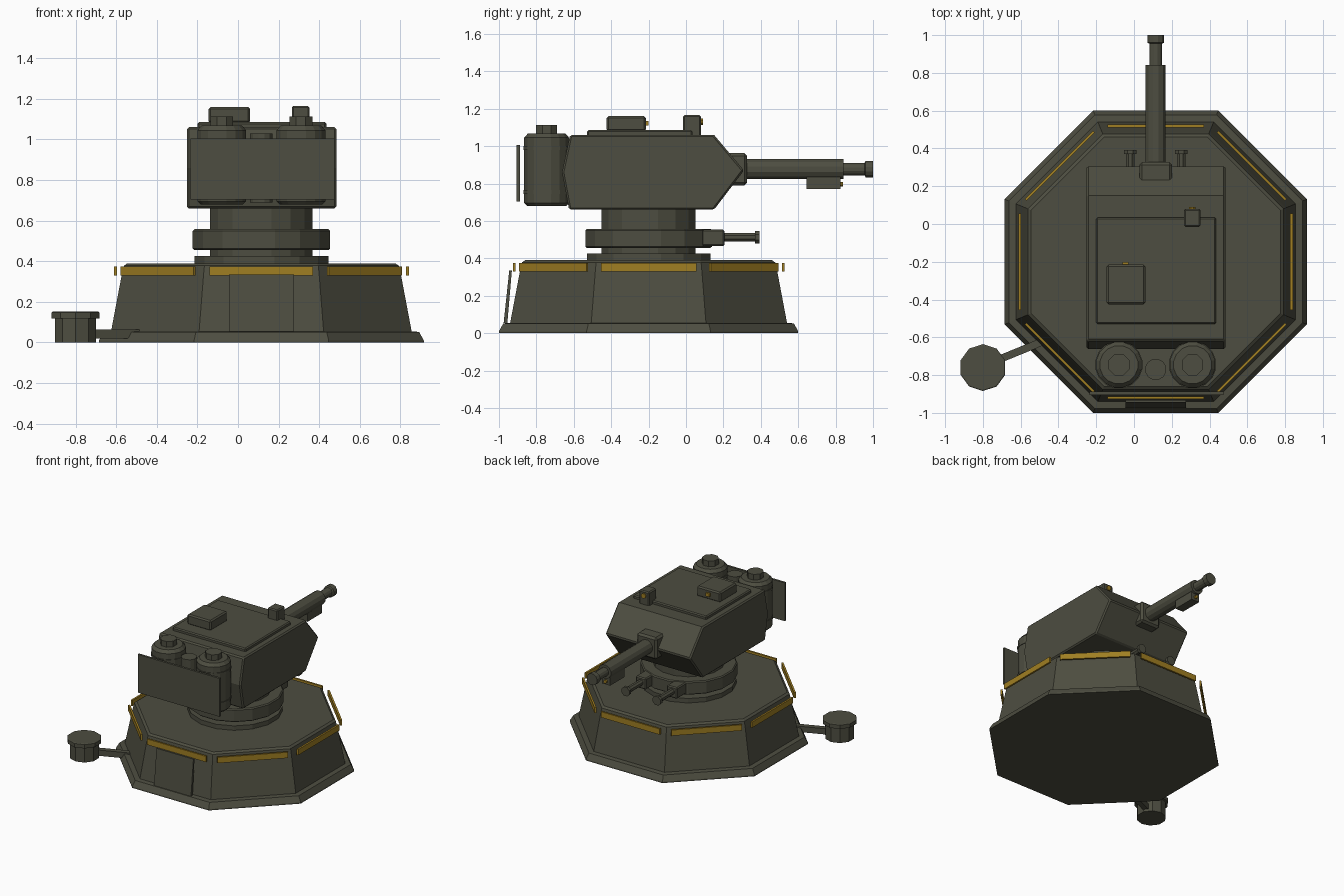
import bpy, bmesh, math
from mathutils import Vector, Matrix

if "Cube" in bpy.data.objects:
    bpy.data.objects.remove(bpy.data.objects["Cube"])

CX, CY = 0.115, -0.2   # turret axis


def material(name, rgb):
    m = bpy.data.materials.new(name)
    m.diffuse_color = (*rgb, 1)
    m.use_nodes = True
    m.node_tree.nodes["Principled BSDF"].inputs["Base Color"].default_value = m.diffuse_color
    return m


OLIVE = material("dark_olive", (0.075, 0.075, 0.052))
YELLOW = material("warning_yellow", (0.35, 0.21, 0.016))


def finish(name, bm, mat, bevel):
    bmesh.ops.recalc_face_normals(bm, faces=bm.faces)
    me = bpy.data.meshes.new(name)
    bm.to_mesh(me)
    bm.free()
    me.materials.append(mat)
    ob = bpy.data.objects.new(name, me)
    bpy.context.collection.objects.link(ob)
    if bevel:
        mod = ob.modifiers.new("bevel", 'BEVEL')
        mod.width = bevel
        mod.segments = 1
        mod.limit_method = 'ANGLE'
        mod.angle_limit = math.radians(50)
    return ob


def box(name, x, y, z, mat=OLIVE, bevel=0.0, turn=0.0):
    """Box from (min, max) ranges, turned about its own centre."""
    bm = bmesh.new()
    c = Vector([sum(r) / 2 for r in (x, y, z)])
    s = [r[1] - r[0] for r in (x, y, z)]
    mtx = Matrix.Translation(c) @ Matrix.Rotation(turn, 4, 'Z') @ Matrix.Diagonal((*s, 1))
    bmesh.ops.create_cube(bm, size=1, matrix=mtx)
    return finish(name, bm, mat, bevel)


def lathe(name, centre, profile, n=16, axis='Z', mat=OLIVE, bevel=0.0):
    """Polygonal turned part; profile is (apothem, position along axis)."""
    bm = bmesh.new()
    rings = []
    for r, h in profile:
        r /= math.cos(math.pi / n)
        ring = []
        for i in range(n):
            a = 2 * math.pi * (i + 0.5) / n
            u, v = centre[0] + r * math.cos(a), centre[1] + r * math.sin(a)
            ring.append(bm.verts.new((u, v, h) if axis == 'Z' else (u, h, v)))
        rings.append(ring)
    for a, b in zip(rings, rings[1:]):
        for i in range(n):
            j = (i + 1) % n
            bm.faces.new((a[i], a[j], b[j], b[i]))
    bm.faces.new(rings[0])
    bm.faces.new(rings[-1])
    return finish(name, bm, mat, bevel)


def prism(name, outline, x0, x1, mat=OLIVE, bevel=0.0):
    """Extrude a (y, z) outline along x."""
    bm = bmesh.new()
    a = [bm.verts.new((x0, y, z)) for y, z in outline]
    b = [bm.verts.new((x1, y, z)) for y, z in outline]
    bm.faces.new(a)
    bm.faces.new(b)
    for i in range(len(a)):
        j = (i + 1) % len(a)
        bm.faces.new((a[i], a[j], b[j], b[i]))
    return finish(name, bm, mat, bevel)


# Octagonal bunker base with skirt
lathe("bunker_base", (CX, CY), [(0.80, 0), (0.80, 0.01), (0.777, 0.052), (0.74, 0.055),
      (0.688, 0.33), (0.677, 0.378), (0.66, 0.39)], n=8)

# Yellow strips around the rim
for i in range(8):
    a = i * math.pi / 4
    x, y = CX + 0.719 * math.cos(a), CY + 0.719 * math.sin(a)
    box(f"warning_strip_{i + 1}", (x - 0.007, x + 0.007), (y - 0.255, y + 0.255),
        (0.33, 0.375), YELLOW, turn=a)

# Leaning front door
prism("front_door", [(-0.975, 0.055), (-0.955, 0.055), (-0.931, 0.335), (-0.945, 0.335)],
      -0.045, 0.275)

# Side sensor pod and its arm
lathe("sensor_pod_body", (-0.8, -0.76), [(0.102, 0), (0.102, 0.12)], n=10)
lathe("sensor_pod_cap", (-0.8, -0.76), [(0.118, 0.118), (0.118, 0.148), (0.112, 0.152)], n=10)
box("sensor_arm", (-0.745, -0.455), (-0.69, -0.65), (0.02, 0.065), turn=math.atan2(0.09, 0.22)
    ).scale.y = 1.0

# Rotating neck
lathe("turntable_ring", (CX, CY), [(0.33, 0.385), (0.33, 0.425)])
lathe("neck", (CX, CY), [(0.252, 0.42), (0.252, 0.67)])
lathe("neck_collar", (CX, CY), [(0.33, 0.455), (0.338, 0.462), (0.338, 0.55), (0.33, 0.558)])

# Pair of small guns on the collar
for side, s in (("left", -1), ("right", 1)):
    x = CX + s * 0.135
    box(f"small_gun_mount_{side}", (x - 0.045, x + 0.045), (0.03, 0.205), (0.465, 0.553), bevel=0.008)
    lathe(f"small_gun_barrel_{side}", (x, 0.513),
          [(0.022, 0.2), (0.022, 0.37), (0.034, 0.37), (0.034, 0.393)], n=8, axis='Y')

# Turret hull with sloped nose
prism("turret_hull", [(-0.62, 1.06), (-0.663, 0.86), (-0.625, 0.66), (0.15, 0.66),
      (0.31, 0.87), (0.15, 1.06)], -0.252, 0.485, bevel=0.01)
box("roof_plate", (-0.2, 0.435), (-0.53, 0.035), (1.05, 1.085), bevel=0.008)
box("roof_hatch", (-0.145, 0.06), (-0.425, -0.215), (1.08, 1.16), bevel=0.01)
box("hatch_light", (-0.06, -0.03), (-0.22, -0.2), (1.11, 1.135), YELLOW)
box("roof_sight", (0.265, 0.352), (-0.015, 0.08), (1.05, 1.165), bevel=0.008)
lathe("sight_lens", (0.308, 1.13), [(0.018, 0.07), (0.018, 0.09)], n=8, axis='Y', mat=YELLOW)

# Main gun
box("gun_mantlet", (0.028, 0.202), (0.21, 0.327), (0.79, 0.962), bevel=0.015)
lathe("main_barrel", (CX, 0.877), [(0.053, 0.3), (0.053, 0.842), (0.033, 0.842), (0.033, 0.955),
      (0.044, 0.96), (0.044, 1.0)], n=12, axis='Y')
box("barrel_sensor", (0.08, 0.15), (0.645, 0.825), (0.77, 0.835))
lathe("barrel_sensor_lens", (CX, 0.797), [(0.012, 0.82), (0.012, 0.84)], n=8, axis='Y', mat=YELLOW)

# Rear tanks with straps and caps
for side, s in (("left", -1), ("right", 1)):
    c = (CX + s * 0.195, -0.745)
    lathe(f"tank_{side}", c, [(0.105, 0.68), (0.12, 0.695), (0.12, 1.045), (0.1, 1.068)])
    lathe(f"tank_cap_{side}", c, [(0.056, 1.06), (0.056, 1.112)], n=8)
    for k, z in enumerate((0.755, 0.99)):
        lathe(f"tank_strap_{side}_{k + 1}", c, [(0.124, z - 0.01), (0.124, z + 0.01)])
lathe("centre_pipe", (CX, -0.77), [(0.055, 0.69), (0.055, 1.03)], n=12)

# Armour plate guarding the tanks
box("tank_guard", (-0.235, 0.475), (-0.905, -0.888), (0.705, 1.005))
